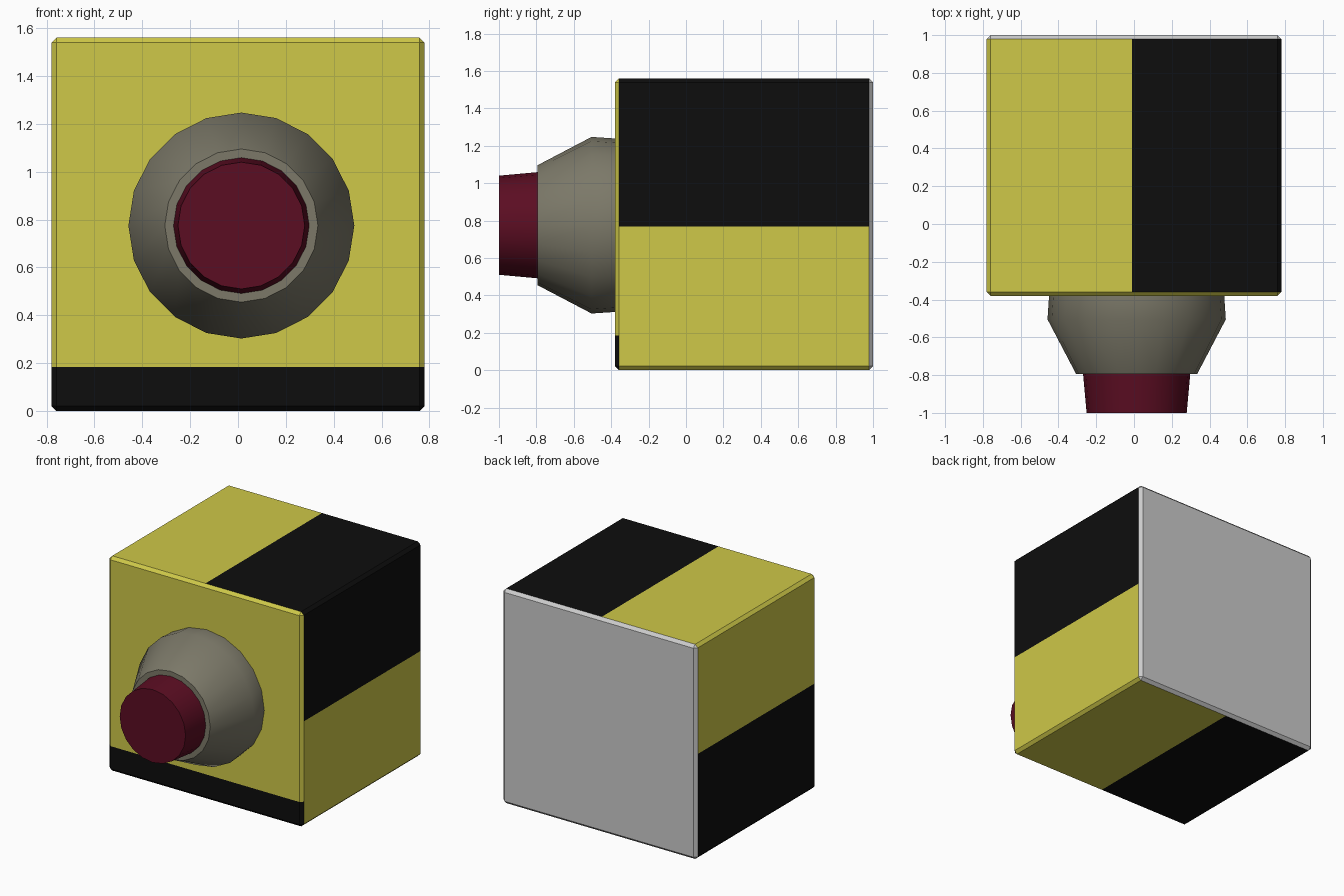
import bpy, bmesh, math
from mathutils import Vector

if "Cube" in bpy.data.objects:
    bpy.data.objects.remove(bpy.data.objects["Cube"])


def material(name, rgb):
    m = bpy.data.materials.new(name)
    m.diffuse_color = (*rgb, 1)
    m.use_nodes = True
    m.node_tree.nodes["Principled BSDF"].inputs["Base Color"].default_value = m.diffuse_color
    return m


yellow = material("warning yellow", (0.62, 0.58, 0.065))
black = material("black", (0.004, 0.004, 0.004))
grey = material("back grey", (0.60, 0.60, 0.60))
stone = material("warm grey", (0.20, 0.19, 0.14))
red = material("dark red", (0.105, 0.004, 0.016))


def add_object(name, bm, mats):
    me = bpy.data.meshes.new(name)
    bmesh.ops.recalc_face_normals(bm, faces=bm.faces[:])
    bm.to_mesh(me)
    bm.free()
    for m in mats:
        me.materials.append(m)
    ob = bpy.data.objects.new(name, me)
    bpy.context.collection.objects.link(ob)
    return ob


# Housing: chamfered box, cut along the colour borders
X, Y0, Y1, H = 0.78, -0.38, 1.0, 1.56
SPLIT_X, SPLIT_Z, STRIP = -0.01, 0.768, 0.185
bm = bmesh.new()
bmesh.ops.create_cube(bm, size=1)
for v in bm.verts:
    v.co = Vector((v.co.x * 2 * X, (Y0 + Y1) / 2 + v.co.y * (Y1 - Y0), H / 2 + v.co.z * H))
bmesh.ops.bevel(bm, geom=bm.edges[:], offset=0.021, segments=1, affect='EDGES')
for co, no in (((SPLIT_X, 0, 0), (1, 0, 0)), ((0, 0, SPLIT_Z), (0, 0, 1)),
               ((0, 0, STRIP), (0, 0, 1))):
    bmesh.ops.bisect_plane(bm, geom=bm.verts[:] + bm.edges[:] + bm.faces[:],
                           plane_co=co, plane_no=no)
bm.normal_update()
for f in bm.faces:
    c, n = f.calc_center_median(), f.normal
    if n.y > 0.3:                       # back and its chamfers
        f.material_index = 2
    elif n.y < -0.3:                    # front with bottom strip
        f.material_index = 1 if c.z < STRIP else 0
    else:                               # alternating blocks around the sides
        f.material_index = 1 if (c.x > SPLIT_X) == (c.z > SPLIT_Z) else 0
add_object("housing", bm, (yellow, black, grey))


# Round parts: rings of (y, radius) along the front axis
def turned(name, profile, mat, sides=20, cx=0.014, cz=0.775):
    bm = bmesh.new()
    rings = []
    for y, r in profile:
        rings.append([bm.verts.new((cx + r * math.sin(2 * math.pi * i / sides), y,
                                    cz + r * math.cos(2 * math.pi * i / sides)))
                      for i in range(sides)])
    for a, b in zip(rings, rings[1:]):
        for i in range(sides):
            j = (i + 1) % sides
            bm.faces.new((a[i], a[j], b[j], b[i]))
    bm.faces.new(rings[0])
    bm.faces.new(rings[-1])
    ob = add_object(name, bm, [mat])
    bpy.ops.object.select_all(action='DESELECT')
    ob.select_set(True)
    bpy.context.view_layer.objects.active = ob
    bpy.ops.object.shade_smooth_by_angle(angle=math.radians(35))


turned("collar", [(-0.37, 0.463), (-0.505, 0.472), (-0.795, 0.32)], stone)
turned("push_button", [(-0.78, 0.285), (-1.0, 0.265)], red)
